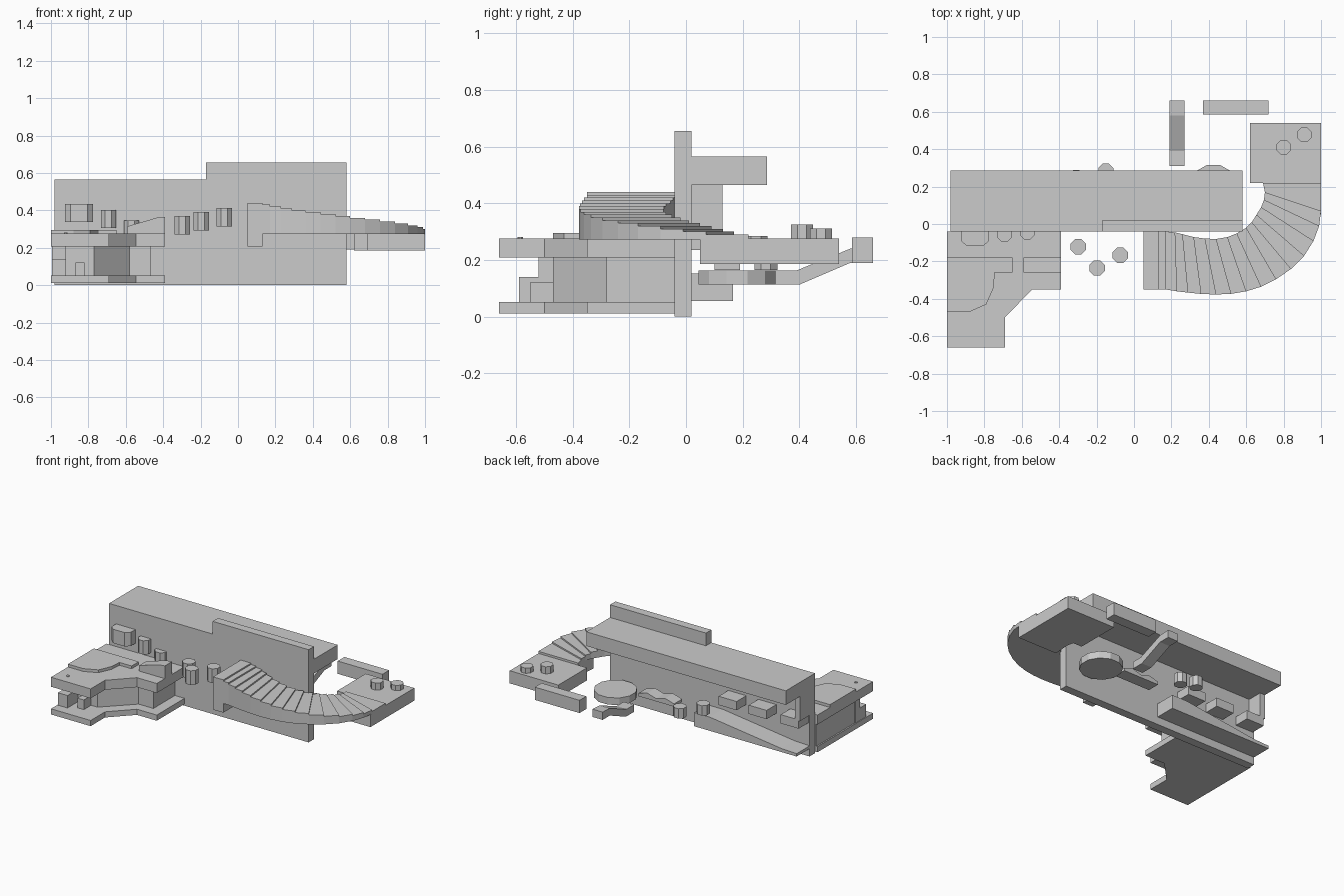
import bpy, bmesh, math


def solid(name, loop, axis, lo, hi):
    """Extrude a 2D outline along an axis: z uses (x,y), y uses (x,z), x uses (y,z)."""
    put = {'z': lambda a, b, c: (a, b, c),
           'y': lambda a, b, c: (a, c, b),
           'x': lambda a, b, c: (c, a, b)}[axis]
    bm = bmesh.new()
    bottom = [bm.verts.new(put(a, b, lo)) for a, b in loop]
    top = [bm.verts.new(put(a, b, hi)) for a, b in loop]
    n = len(loop)
    bm.faces.new(bottom)
    bm.faces.new(top)
    for i in range(n):
        j = (i + 1) % n
        bm.faces.new((bottom[i], bottom[j], top[j], top[i]))
    bmesh.ops.recalc_face_normals(bm, faces=bm.faces)
    me = bpy.data.meshes.new(name)
    bm.to_mesh(me)
    bm.free()
    ob = bpy.data.objects.new(name, me)
    bpy.context.collection.objects.link(ob)
    return ob


def box(name, x0, x1, y0, y1, z0, z1):
    return solid(name, [(x0, y0), (x1, y0), (x1, y1), (x0, y1)], 'z', z0, z1)


def octagon(name, x, y, r, z0, z1):
    ring = [(x + r * math.cos(math.pi * (i + .5) / 4), y + r * math.sin(math.pi * (i + .5) / 4))
            for i in range(8)]
    return solid(name, ring, 'z', z0, z1)


# Main wall with stepped top and rear overhang
solid("main_wall", [(-.98, 0), (.58, 0), (.58, .655), (-.17, .655), (-.17, .565), (-.98, .565)],
      'y', -.04, .02)
box("rear_overhang", -.98, .58, .02, .285, .465, .565)
box("overhang_bracket", -.98, -.94, .02, .128, .29, .465)

# Front left two-storey platform
deck = [(-1, -.04), (-1, -.66), (-.69, -.66), (-.69, -.5), (-.545, -.35), (-.39, -.35), (-.39, -.04)]
solid("lower_deck", deck, 'z', .012, .052)
solid("upper_deck", deck, 'z', .208, .275)
solid("deck_core", [(-.99, -.04), (-.99, -.47), (-.77, -.47), (-.58, -.28), (-.465, -.28),
                    (-.465, -.115), (-.465, -.04)], 'z', .052, .208)
box("deck_post", -.995, -.92, -.59, -.47, .052, .14)
box("deck_post_upper", -.995, -.92, -.52, -.47, .14, .208)
box("deck_stub", -.87, -.82, -.55, -.47, .052, .12)

# Raised layer and wedge on the upper deck
solid("raised_layer", [(-1, -.18), (-1, -.47), (-.88, -.47), (-.79, -.43), (-.75, -.34),
                       (-.745, -.26), (-.65, -.26), (-.65, -.18)], 'z', .275, .295)
solid("deck_wedge", [(-.59, .275), (-.39, .275), (-.39, .365), (-.43, .362), (-.59, .315)],
      'y', -.26, -.18)
octagon("deck_stud", -.92, -.585, .01, .275, .281)

# Floating stepping blocks on the front
solid("wall_ledge", [(-.925, -.03), (-.925, -.09), (-.895, -.117), (-.805, -.117),
                     (-.775, -.09), (-.775, -.03)], 'z', .337, .435)
for i, (x, y, z0, z1) in enumerate([(-.693, -.053, .305, .402), (-.57, -.042, .275, .345),
                                    (-.298, -.122, .27, .37), (-.197, -.235, .292, .392),
                                    (-.073, -.167, .313, .413)]):
    octagon(f"stepping_post_{i}", x, y, .044, z0, z1)

# Curved stair: outer and inner edge of each tread
outer = [(.05, -.35), (.13, -.35), (.17, -.35), (.23, -.36), (.29, -.367), (.36, -.374), (.44, -.377),
         (.52, -.373), (.60, -.36), (.68, -.335), (.76, -.295), (.84, -.24), (.91, -.17),
         (.96, -.09), (.99, -.01), (1, .07), (1, .22)]
inner = [(.05, -.04), (.13, -.04), (.17, -.04), (.22, -.045), (.26, -.055), (.32, -.07), (.38, -.078),
         (.44, -.08), (.50, -.07), (.55, -.05), (.60, -.02), (.63, .01), (.655, .05),
         (.68, .09), (.695, .13), (.70, .17), (.69, .22)]
for i in range(16):
    solid(f"stair_tread_{i}", [outer[i], outer[i + 1], inner[i + 1], inner[i]], 'z',
          .208 if i == 0 else .273, .44 - .01 * i)

# Landing at the stair foot
solid("landing", [(.62, .22), (.69, .22), (.70, .17), (.69, .05), (1, .05), (1, .54), (.62, .54)],
      'z', .186, .275)
octagon("landing_post_near", .80, .41, .042, .275, .325)
octagon("landing_post_far", .91, .477, .042, .275, .312)

# Rear floating course: plank, bent ramp, disc, block, posts, boxes, long ramp
box("rear_plank", .37, .72, .585, .66, .19, .28)
solid("bent_ramp", [(.31, .113), (.40, .113), (.58, .19), (.66, .19), (.66, .245), (.58, .24),
                    (.39, .163), (.31, .163)], 'x', .19, .27)
ring = [(.425 + .14 * math.cos(math.pi * (i + .5) / 6), .18 + .14 * math.sin(math.pi * (i + .5) / 6))
        for i in range(12)]
solid("rear_disc", ring, 'z', .113, .163)
solid("rear_block", [(-.04, .165), (.24, .165), (.24, .185), (.17, .205), (.1, .185), (.03, .205),
                     (-.04, .185)], 'y', .10, .19)
octagon("rear_post_high", -.308, .247, .044, .215, .285)
octagon("rear_post_low", -.15, .282, .044, .165, .235)
for i, x in enumerate((-.415, -.65, -.9)):
    box(f"rear_box_{i}", x - .07, x + .07, .02, .128, .235, .297)
solid("rear_long_ramp", [(-.98, .055), (-.18, .055), (-.18, .152), (-.30, .152), (-.86, .08),
                         (-.98, .075)], 'y', .02, .165)
